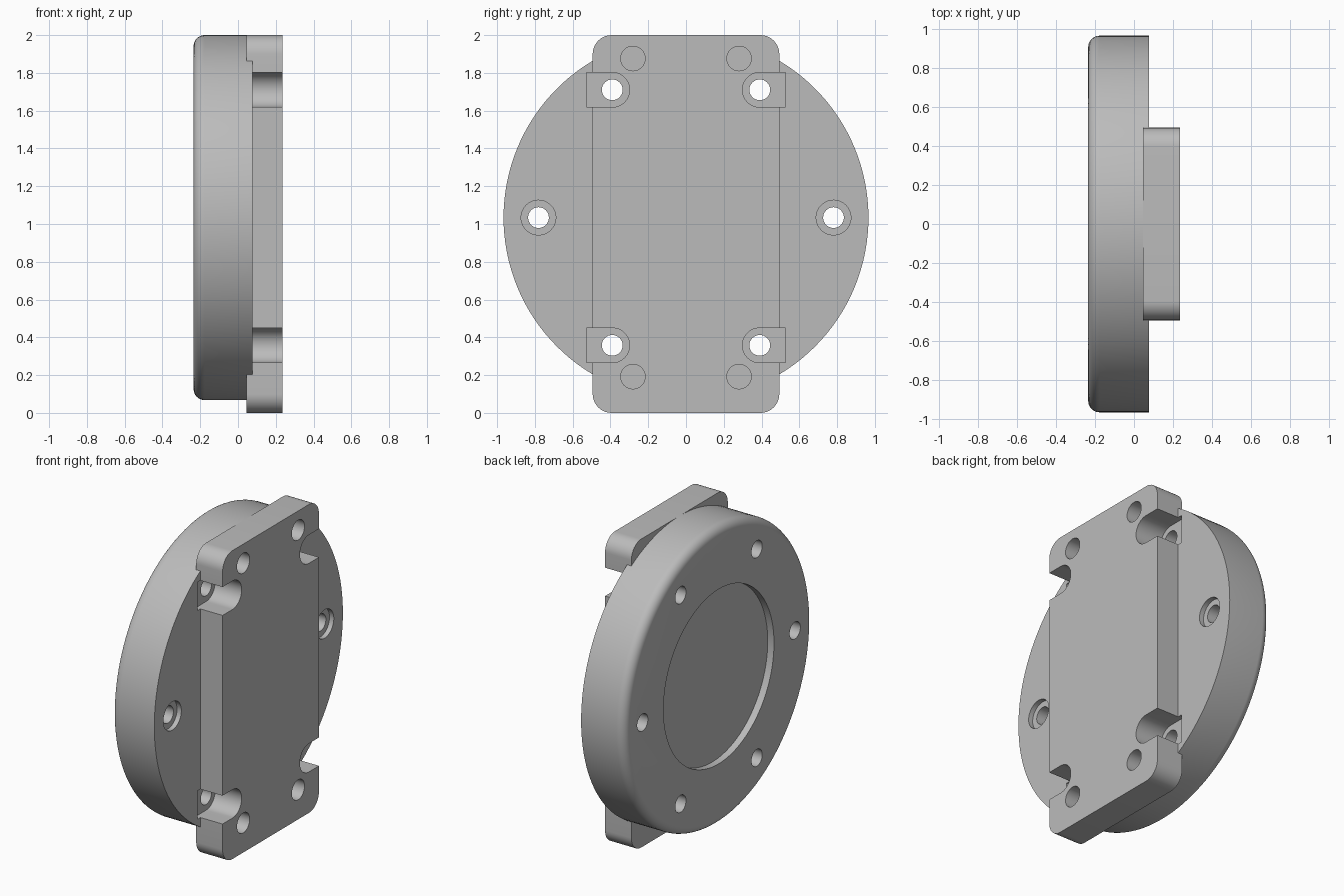
import bpy, bmesh
from math import pi, cos, sin, radians

if "Cube" in bpy.data.objects:
    bpy.data.objects.remove(bpy.data.objects["Cube"])

CENTRE_Z = 1.034
DISC_R, DISC_BACK, DISC_FRONT = 0.966, -0.235, 0.076
PLATE_BACK, PLATE_FRONT = 0.046, 0.235
FLOOR = 0.045           # depth reached by pockets and counterbores
BOLT_CIRCLE = 0.781

grey = bpy.data.materials.new("machined grey")
grey.use_nodes = True
colour = (0.5, 0.5, 0.5, 1)
grey.diffuse_color = colour
grey.node_tree.nodes["Principled BSDF"].inputs["Base Color"].default_value = colour


def arc(cy, cz, r, start, end, steps):
    angles = [radians(start + (end - start) * i / steps) for i in range(steps + 1)]
    return [(cy + r * cos(a), cz + r * sin(a)) for a in angles]


def circle(cy, cz, r, sides=48):
    return arc(cy, cz, r, 0, 360, sides)[:-1]


def loft(name, sections):
    """Solid through matching (x, outline) sections along x."""
    bm = bmesh.new()
    rings = [[bm.verts.new((x, y, z)) for y, z in pts] for x, pts in sections]
    n = len(rings[0])
    for a, b in zip(rings, rings[1:]):
        for i in range(n):
            j = (i + 1) % n
            bm.faces.new((a[i], a[j], b[j], b[i]))
    bm.faces.new(rings[0])
    bm.faces.new(rings[-1])
    bmesh.ops.recalc_face_normals(bm, faces=bm.faces)
    mesh = bpy.data.meshes.new(name)
    bm.to_mesh(mesh)
    bm.free()
    mesh.materials.append(grey)
    obj = bpy.data.objects.new(name, mesh)
    bpy.context.collection.objects.link(obj)
    return obj


def prism(name, outline, x0, x1):
    return loft(name, [(x0, outline), (x1, outline)])


# Round flange with a filleted back rim
fillet = 0.058
profile = [(DISC_BACK + fillet * (1 - sin(t)), DISC_R - fillet * (1 - cos(t)))
           for t in (pi / 2 * (1 - i / 8) for i in range(9))]
profile.append((DISC_FRONT, DISC_R))
flange = loft("flange_disc", [(x, circle(0, CENTRE_Z, r, 128)) for x, r in profile])

# Upright plate with rounded corners
half_w, corner = 0.494, 0.1
outline = []
for sy, sz, start in ((1, 1, 0), (-1, 1, 90), (-1, -1, 180), (1, -1, 270)):
    outline += arc(sy * (half_w - corner), 1 + sz * (1 - corner), corner, start, start + 90, 10)
plate = prism("mounting_plate", outline, PLATE_BACK, PLATE_FRONT)

# Cutters: back recess, bolt holes, counterbores, edge pockets, plate holes
cutters = [prism("recess_cutter", circle(0, CENTRE_Z, 0.566, 96), -0.3, DISC_BACK + 0.045)]
for k in range(6):
    a = k * pi / 3
    y, z = BOLT_CIRCLE * cos(a), CENTRE_Z + BOLT_CIRCLE * sin(a)
    cutters.append(prism("bolt_cutter", circle(y, z, 0.055, 32), -0.3, 0.3))
    if k % 3 == 0:
        cutters.append(prism("counterbore_cutter", circle(y, z, 0.092), FLOOR, 0.3))
    else:
        side = 1 if y > 0 else -1
        pocket = arc(y, z, 0.092, 90, 270, 24)
        pocket = [(y - side * (y - p), q) for p, q in pocket]
        pocket += [(side * 0.526, z - 0.092), (side * 0.526, z + 0.092)]
        cutters.append(prism("pocket_cutter", pocket, FLOOR, 0.3))
for y in (-0.281, 0.281):
    for dz in (-0.842, 0.842):
        cutters.append(prism("plate_hole_cutter", circle(y, CENTRE_Z + dz, 0.065, 32), FLOOR, 0.3))

# Apply the cuts to both parts, then drop the cutters
for part in (flange, plate):
    bpy.ops.object.select_all(action="DESELECT")
    part.select_set(True)
    bpy.context.view_layer.objects.active = part
    for cutter in cutters:
        mod = part.modifiers.new("cut", "BOOLEAN")
        mod.operation, mod.solver, mod.object = "DIFFERENCE", "EXACT", cutter
        bpy.ops.object.modifier_apply(modifier=mod.name)
    bpy.ops.object.shade_smooth_by_angle(angle=radians(30))
for cutter in cutters:
    bpy.data.objects.remove(cutter)
